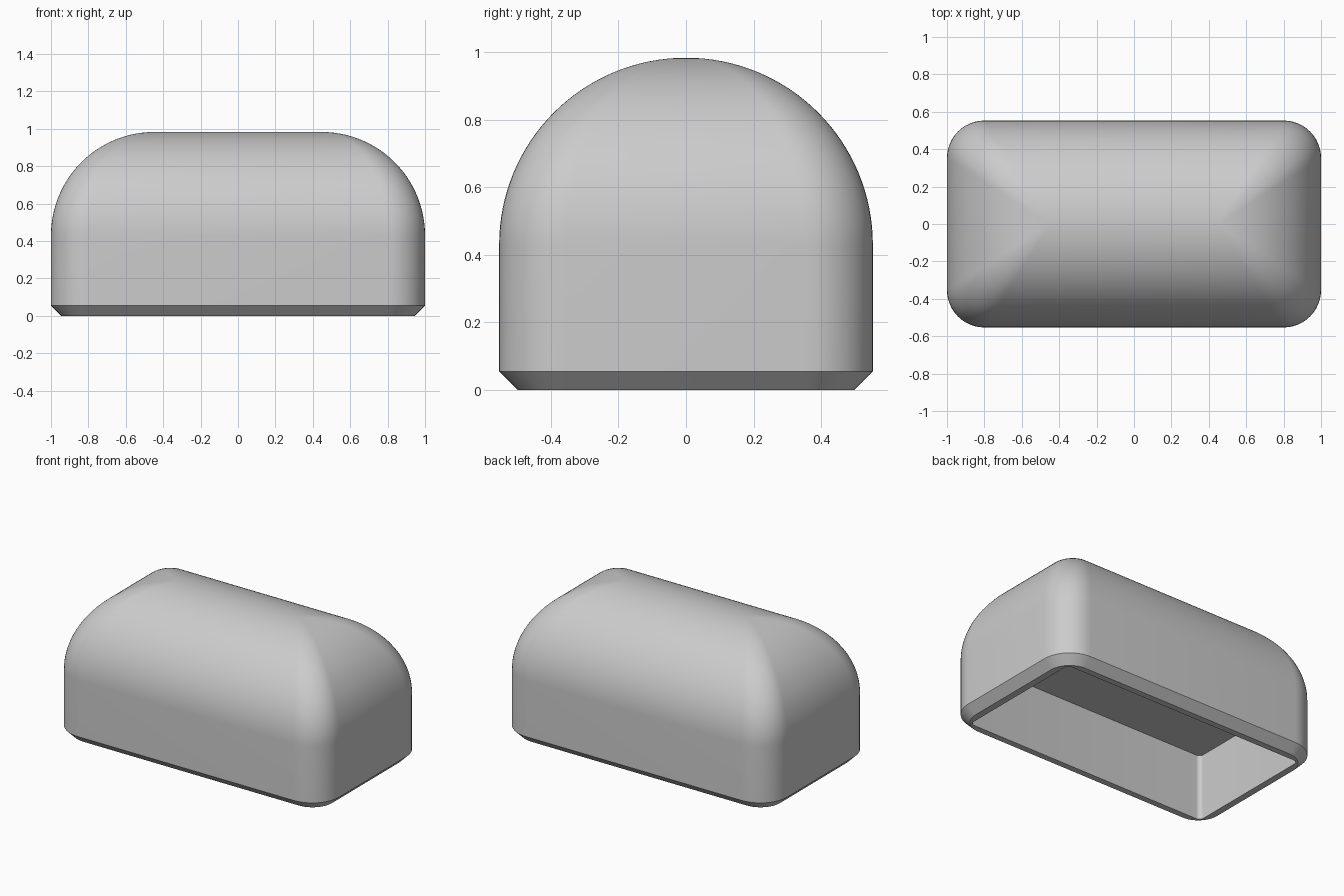
import bpy, bmesh, math

cube = bpy.data.objects.get("Cube")
if cube:
    bpy.data.objects.remove(cube, do_unlink=True)

HALF_X, HALF_Y, CORNER = 1.0, 0.553, 0.2
DOME_Z, CHAMFER = 0.43, 0.055
DOME_STEPS, CORNER_STEPS = 32, 12

grey = bpy.data.materials.new("light grey")
grey.use_nodes = True
colour = (0.6, 0.6, 0.6, 1)
grey.diffuse_color = colour
grey.node_tree.nodes["Principled BSDF"].inputs["Base Color"].default_value = colour


def ring(bm, hx, hy, r, z):
    """Rounded rectangle of vertices, anticlockwise from above."""
    verts = []
    for q, (sx, sy) in enumerate([(1, 1), (-1, 1), (-1, -1), (1, -1)]):
        for i in range(CORNER_STEPS + 1):
            a = (q + i / CORNER_STEPS) * math.pi / 2
            verts.append(bm.verts.new((sx * (hx - r) + r * math.cos(a),
                                       sy * (hy - r) + r * math.sin(a), z)))
    return verts


def bridge(bm, low, high):
    n = len(low)
    for i in range(n):
        j = (i + 1) % n
        bm.faces.new((low[i], low[j], high[j], high[i]))


bm = bmesh.new()

# Cavity ceiling, cavity walls, rim, chamfer and outer walls
rings = [
    ring(bm, 0.9, 0.456, 0.03, 0.44),
    ring(bm, 0.9, 0.456, 0.03, 0),
    ring(bm, HALF_X - CHAMFER, HALF_Y - CHAMFER, CORNER - CHAMFER, 0),
    ring(bm, HALF_X, HALF_Y, CORNER, CHAMFER),
    ring(bm, HALF_X, HALF_Y, CORNER, DOME_Z),
]
bm.faces.new(rings[0])

# Dome closing to a straight ridge, with corners fading to its ends
for k in range(1, DOME_STEPS + 1):
    a = k / DOME_STEPS * math.pi / 2
    inset = HALF_Y * (1 - math.cos(a))
    rings.append(ring(bm, HALF_X - inset, HALF_Y - inset,
                      CORNER * math.cos(a), DOME_Z + HALF_Y * math.sin(a)))
for low, high in zip(rings, rings[1:]):
    bridge(bm, low, high)

bmesh.ops.remove_doubles(bm, verts=bm.verts, dist=0.0001)
bmesh.ops.recalc_face_normals(bm, faces=bm.faces)

mesh = bpy.data.meshes.new("domed_cover")
bm.to_mesh(mesh)
bm.free()
cover = bpy.data.objects.new("domed_cover", mesh)
bpy.context.collection.objects.link(cover)
mesh.materials.append(grey)

bpy.ops.object.select_all(action="DESELECT")
cover.select_set(True)
bpy.context.view_layer.objects.active = cover
bpy.ops.object.shade_smooth_by_angle(angle=math.radians(30))
